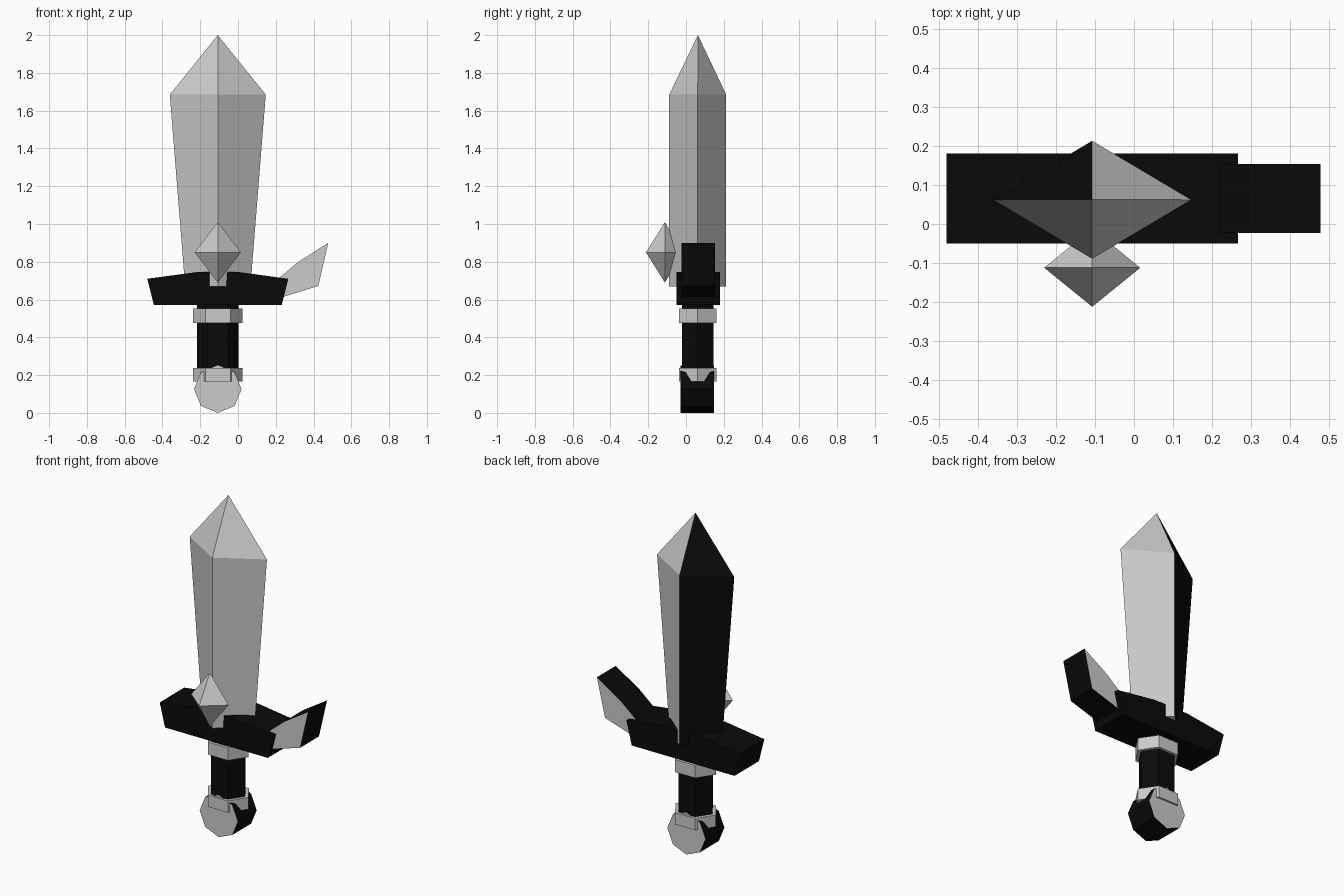
import bpy, bmesh
from math import cos, sin, tau

if "Cube" in bpy.data.objects:
    bpy.data.objects.remove(bpy.data.objects["Cube"])

CX, CY = -0.107, 0.062   # sword axis

black = bpy.data.materials.new("black")
black.diffuse_color = (0.003, 0.003, 0.003, 1)
black.use_nodes = True
black.node_tree.nodes["Principled BSDF"].inputs["Base Color"].default_value = black.diffuse_color
grey = bpy.data.materials.new("grey")
grey.diffuse_color = (0.8, 0.8, 0.8, 1)
grey.use_nodes = True
grey.node_tree.nodes["Principled BSDF"].inputs["Base Color"].default_value = grey.diffuse_color


def loft(name, rings, is_black=lambda n: False):
    """Skin rings of points (a one-point ring is a tip); is_black picks faces by normal."""
    bm = bmesh.new()
    loops = [[bm.verts.new(p) for p in ring] for ring in rings]
    for a, b in zip(loops, loops[1:]):
        n = max(len(a), len(b))
        for i in range(n):
            j = (i + 1) % n
            corners = [a[i % len(a)], a[j % len(a)], b[j % len(b)], b[i % len(b)]]
            bm.faces.new(list(dict.fromkeys(corners)))
    for end in (loops[0], loops[-1]):
        if len(end) > 2:
            bm.faces.new(end)
    bmesh.ops.recalc_face_normals(bm, faces=bm.faces)
    bm.normal_update()
    for f in bm.faces:
        f.material_index = int(is_black(f.normal))
    mesh = bpy.data.meshes.new(name)
    bm.to_mesh(mesh)
    bm.free()
    mesh.materials.append(grey)
    mesh.materials.append(black)
    obj = bpy.data.objects.new(name, mesh)
    bpy.context.collection.objects.link(obj)
    return obj


def ring(n, rx, ry, z, cy=CY):
    return [(CX + rx * cos(tau * i / n), cy + ry * sin(tau * i / n), z) for i in range(n)]


def slab(name, profile, y0, y1, is_black):
    return loft(name, [[(x, y, z) for x, z in profile] for y in (y0, y1)], is_black)


def everywhere(n):
    return True


def rim(n):
    return abs(n.y) < 0.5


# Diamond-section blade with pointed tip; one rear bevel is dark
loft("blade", [ring(4, 0.173, 0.151, 0.67), ring(4, 0.254, 0.151, 1.685), [(CX, CY + 0.001, 2.0)]],
     lambda n: n.x < -0.1 and n.y > 0.1)

# Gem on the front of the blade
loft("gem", [[(CX, -0.112, 0.69)], ring(4, 0.123, 0.1, 0.85, -0.112), [(CX, -0.112, 1.01)]])

# Crossguard and its upswept wing
half = [(0.338, 0.57), (0.373, 0.71), (0.115, 0.745)]
guard = [(CX + x, z) for x, z in half] + [(CX - x, z) for x, z in reversed(half)]
slab("crossguard", guard, -0.05, 0.18, everywhere)
slab("guard_wing", [(0.478, 0.90), (0.425, 0.672), (0.21, 0.605), (0.215, 0.712), (0.32, 0.80)],
     -0.023, 0.154, rim)

# Hexagonal grip with two collars
loft("grip", [ring(6, 0.11, 0.096, z) for z in (0.13, 0.60)], everywhere)
for name, z0, z1 in (("upper_collar", 0.477, 0.552), ("lower_collar", 0.167, 0.237)):
    loft(name, [ring(6, 0.132, 0.1145, z) for z in (z0, z1)])

# Octagonal disc pommel
octagon = [(CX + 0.126 * cos(tau * i / 8), 0.126 + 0.126 * sin(tau * i / 8)) for i in range(8)]
slab("pommel", octagon, -0.028, 0.149, rim)
